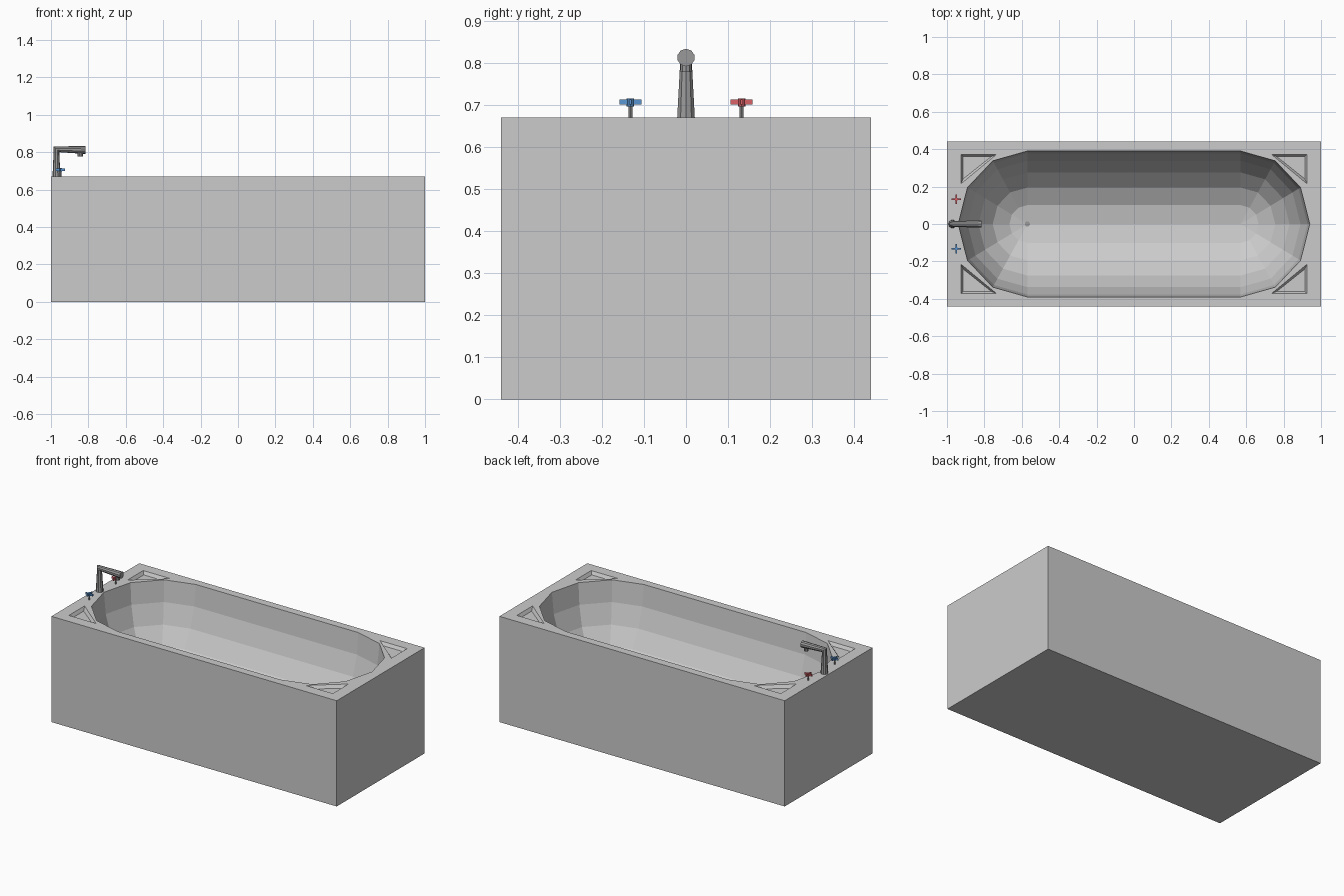
import bpy, bmesh
from math import sin, cos, pi, radians
from mathutils import Vector

if "Cube" in bpy.data.objects:
    bpy.data.objects.remove(bpy.data.objects["Cube"])

TOP = 0.67


def material(name, rgb):
    m = bpy.data.materials.new(name)
    m.diffuse_color = (*rgb, 1)
    m.use_nodes = True
    m.node_tree.nodes["Principled BSDF"].inputs["Base Color"].default_value = m.diffuse_color
    return m


def finish(bm, name, mat=None):
    bmesh.ops.remove_doubles(bm, verts=bm.verts, dist=1e-5)
    bmesh.ops.recalc_face_normals(bm, faces=bm.faces)
    me = bpy.data.meshes.new(name)
    bm.to_mesh(me)
    bm.free()
    ob = bpy.data.objects.new(name, me)
    bpy.context.collection.objects.link(ob)
    if mat:
        me.materials.append(mat)
    return ob


def loft(bm, rings, cap_end=True):
    """Skin a list of equal-length point rings and cap the ends."""
    vs = [[bm.verts.new(p) for p in r] for r in rings]
    n = len(vs[0])
    for a, b in zip(vs, vs[1:]):
        for i in range(n):
            j = (i + 1) % n
            bm.faces.new((a[i], a[j], b[j], b[i]))
    bm.faces.new(vs[0])
    if cap_end:
        bm.faces.new(vs[-1])


def disc(c, r, u, v, n):
    c, u, v = Vector(c), Vector(u), Vector(v)
    return [c + r * (cos(2 * pi * i / n) * u + sin(2 * pi * i / n) * v) for i in range(n)]


def flat_disc(x, y, z, r, n):
    return disc((x, y, z), r, (1, 0, 0), (0, 1, 0), n)


def box(bm, lo, hi):
    loft(bm, [[(lo[0], lo[1], z), (hi[0], lo[1], z), (hi[0], hi[1], z), (lo[0], hi[1], z)]
              for z in (lo[2], hi[2])])


metal = material("metal", (0.32, 0.32, 0.32))
red = material("red", (0.7, 0.12, 0.14))
blue = material("blue", (0.1, 0.3, 0.65))

# tub body
bm = bmesh.new()
box(bm, (-1, -0.44, 0), (1, 0.44, TOP))
tub = finish(bm, "tub")


# basin cutter: stretched half ellipsoid with a straight middle
def outline(s, z):
    pts = []
    for side in (1, -1):
        for k in range(7):
            a = radians(-90 + 30 * k)
            pts.append((side * (0.57 + 0.37 * s * cos(a)), side * 0.39 * s * sin(a), z))
    return pts


DEPTH = 0.52
bm = bmesh.new()
rings = [outline(1, TOP + 0.1)]
rings += [outline(cos(radians(15 * k)), TOP - DEPTH * sin(radians(15 * k))) for k in range(7)]
loft(bm, rings, cap_end=False)

# corner tray cutters: triangles with sloping walls
for sx in (1, -1):
    for sy in (1, -1):
        def tri(inset, z):
            i = inset
            return [(sx * (0.925 - i), sy * (0.372 - i), z),
                    (sx * (0.735 + 2.4 * i), sy * (0.372 - i), z),
                    (sx * (0.925 - i), sy * (0.215 + 2.2 * i), z)]
        loft(bm, [tri(0, TOP + 0.1), tri(0, TOP), tri(0.012, TOP - 0.02)])
cutter = finish(bm, "cutter")
cutter.hide_render = True

mod = tub.modifiers.new("hollow", 'BOOLEAN')
mod.operation = 'DIFFERENCE'
mod.solver = 'EXACT'
mod.object = cutter
bpy.context.view_layer.objects.active = tub
bpy.ops.object.modifier_apply(modifier="hollow")
bpy.data.objects.remove(cutter)

# drain
bm = bmesh.new()
loft(bm, [flat_disc(-0.57, 0, z, 0.014, 12) for z in (TOP - DEPTH - 0.004, TOP - DEPTH + 0.005)])
finish(bm, "drain", metal)

# faucet: tapered column, mitred bend, flaring spout
bm = bmesh.new()
Y = (0, 1, 0)
loft(bm, [flat_disc(-0.97, 0, TOP - 0.002, 0.022, 10),
          flat_disc(-0.971, 0, 0.785, 0.0155, 10),
          disc((-0.971, 0, 0.816), 0.0155, (1, 0, -1), Y, 10),
          disc((-0.815, 0, 0.812), 0.021, (0, 0, -1), Y, 10)])
finish(bm, "faucet", metal)

# spout nozzle
bm = bmesh.new()
loft(bm, [flat_disc(-0.843, 0, z, 0.014, 10) for z in (0.778, 0.80)])
finish(bm, "nozzle", metal)

# hot and cold taps: stem, hub and four flaring arms
for name, y, mat in (("hot", 0.132, red), ("cold", -0.132, blue)):
    bm = bmesh.new()
    loft(bm, [flat_disc(-0.95, y, z, 0.005, 8) for z in (TOP - 0.002, 0.70)])
    finish(bm, name + "_stem", metal)
    bm = bmesh.new()
    loft(bm, [flat_disc(-0.95, y, z, 0.009, 8) for z in (0.696, 0.715)])
    for k in range(4):
        a = k * pi / 2
        d, p = Vector((cos(a), sin(a), 0)), Vector((-sin(a), cos(a), 0))
        c = Vector((-0.95, y, 0.706))
        up = Vector((0, 0, 1))
        loft(bm, [[c + d * t + p * w * i + up * h * j for i, j in ((-1, -1), (1, -1), (1, 1), (-1, 1))]
                  for t, w, h in ((0.004, 0.004, 0.006), (0.026, 0.003, 0.006))])
    finish(bm, name + "_handle", mat)
